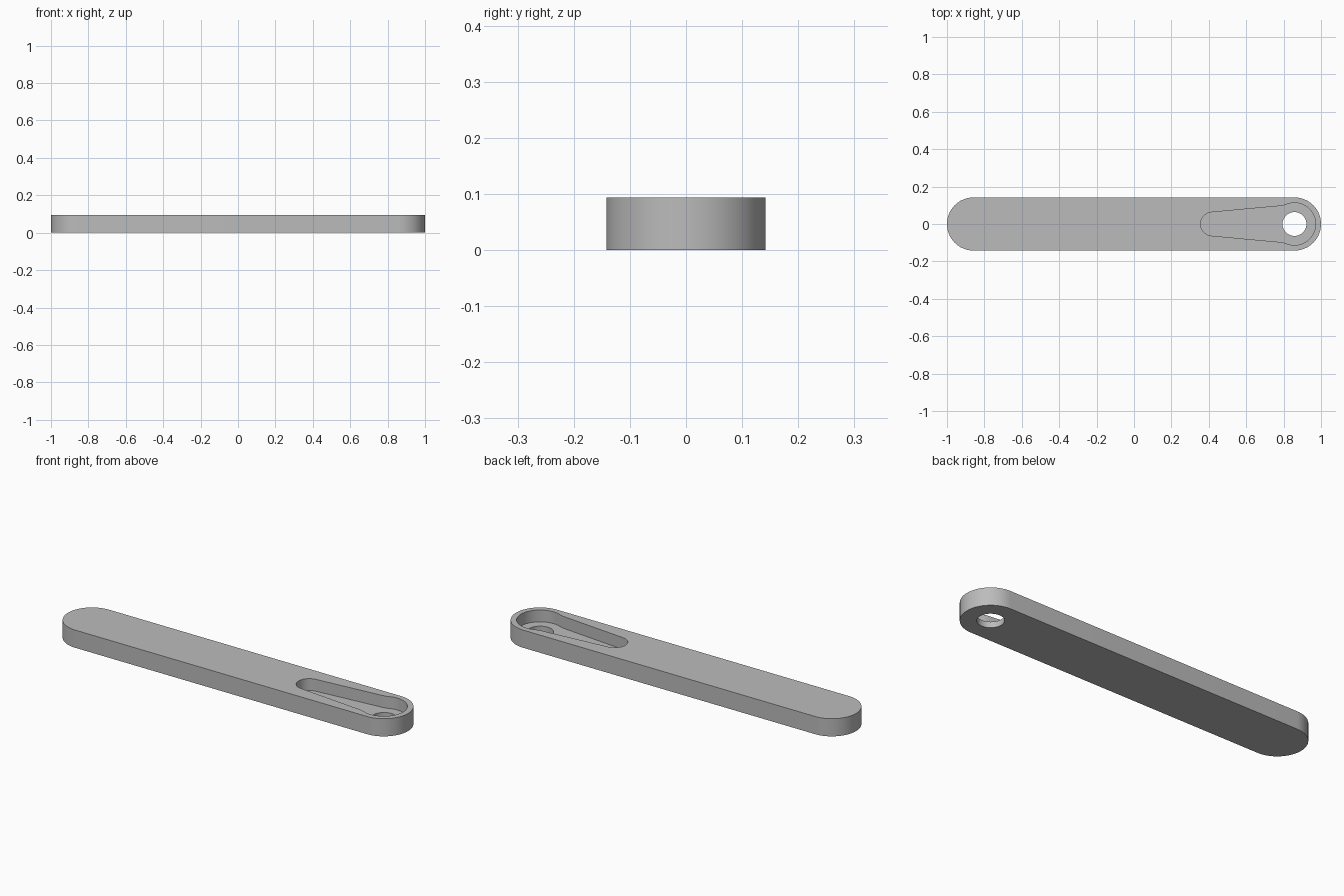
import bpy, bmesh
from math import sin, cos, pi, radians, acos, atan2

cube = bpy.data.objects.get("Cube")
if cube:
    bpy.data.objects.remove(cube, do_unlink=True)

HEIGHT, RADIUS, END_X = 0.094, 0.142, 0.858
FLOOR_Z, POCKET_R, HOLE_R = 0.031, 0.113, 0.064
TAIL_X, TAIL_R = 0.419, 0.063

grey = bpy.data.materials.new("plain grey")
grey.use_nodes = True
colour = (0.5, 0.5, 0.5, 1)
grey.diffuse_color = colour
grey.node_tree.nodes["Principled BSDF"].inputs["Base Color"].default_value = colour


def arc(cx, r, start, end, n=32):
    return [(cx + r * cos(start + (end - start) * i / n),
             r * sin(start + (end - start) * i / n)) for i in range(n + 1)]


def prism(name, outline, z0, z1):
    bm = bmesh.new()
    face = bm.faces.new([bm.verts.new((x, y, z0)) for x, y in outline])
    top = bmesh.ops.extrude_face_region(bm, geom=[face])["geom"]
    bmesh.ops.translate(bm, vec=(0, 0, z1 - z0),
                        verts=[v for v in top if isinstance(v, bmesh.types.BMVert)])
    bmesh.ops.recalc_face_normals(bm, faces=bm.faces)
    mesh = bpy.data.meshes.new(name)
    bm.to_mesh(mesh)
    bm.free()
    mesh.materials.append(grey)
    obj = bpy.data.objects.new(name, mesh)
    bpy.context.collection.objects.link(obj)
    return obj


# Bar with rounded ends
bar = prism("bar", arc(END_X, RADIUS, -pi / 2, pi / 2)
            + arc(-END_X, RADIUS, pi / 2, 3 * pi / 2), 0, HEIGHT)

# Keyhole pocket: round head, softened neck, tapered tail
head = acos(-0.045 / POCKET_R)
lean = radians(5.2)
neck = [(0.8, 0.0995), (0.782, 0.0965)]
pocket_outline = (arc(END_X, POCKET_R, -head, head, 48) + neck
                  + arc(TAIL_X, TAIL_R, pi / 2 + lean, 3 * pi / 2 - lean)
                  + [(x, -y) for x, y in reversed(neck)])
pocket = prism("pocket_cutter", pocket_outline, FLOOR_Z, HEIGHT + 0.1)

# Through hole
hole = prism("hole_cutter", arc(END_X, HOLE_R, 0, 2 * pi, 48)[:-1], -0.1, HEIGHT + 0.05)

bpy.ops.object.select_all(action='DESELECT')
bpy.context.view_layer.objects.active = bar
bar.select_set(True)
for cutter in (pocket, hole):
    cutter.hide_render = True
    mod = bar.modifiers.new(cutter.name, 'BOOLEAN')
    mod.operation = 'DIFFERENCE'
    mod.solver = 'EXACT'
    mod.object = cutter
    bpy.ops.object.modifier_apply(modifier=mod.name)
    bpy.data.objects.remove(cutter, do_unlink=True)

bpy.ops.object.shade_smooth_by_angle(angle=radians(30))
